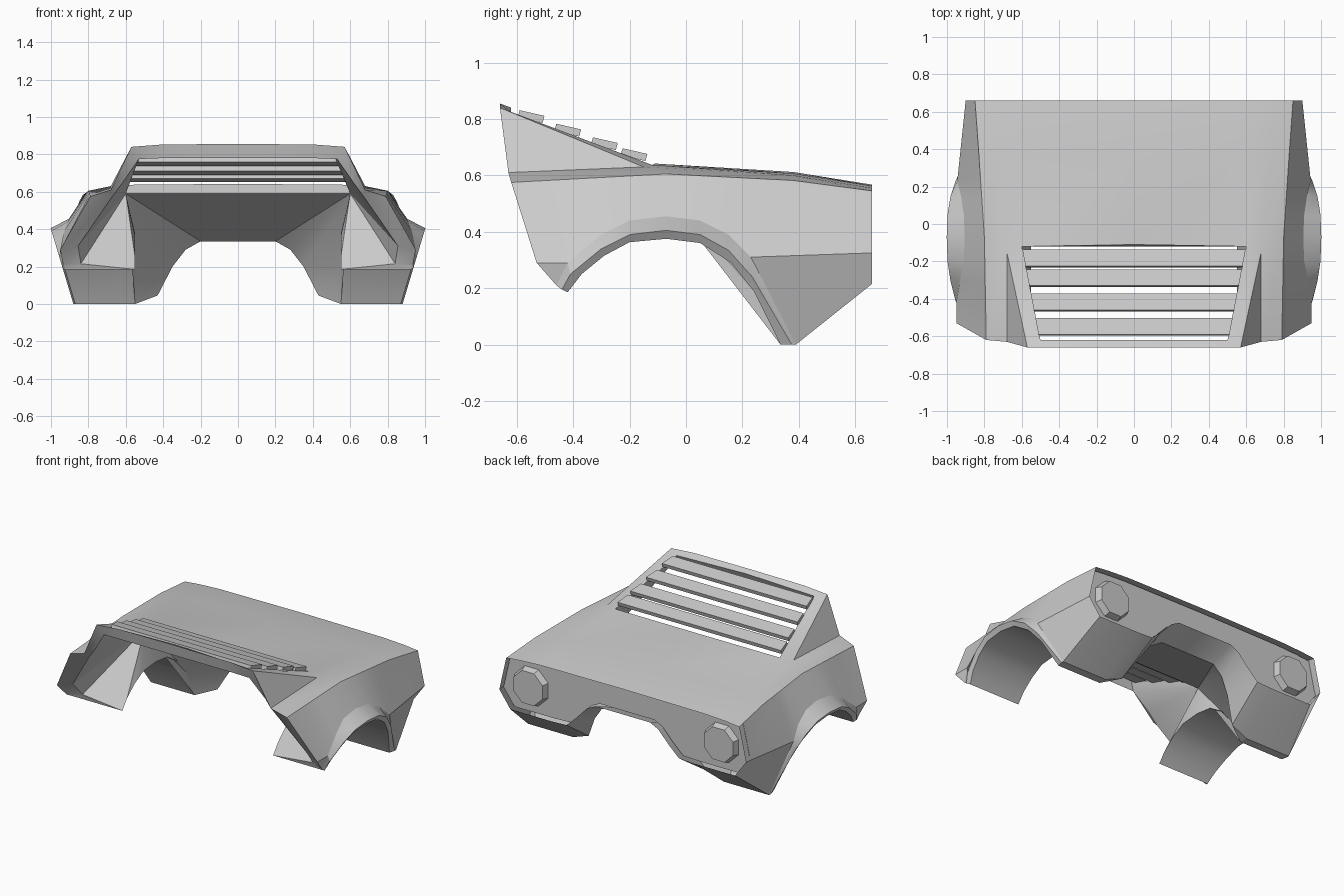
import bpy, bmesh, math

if "Cube" in bpy.data.objects:
    bpy.data.objects.remove(bpy.data.objects["Cube"])


def finish(ob, angle=28):
    bpy.context.view_layer.objects.active = ob
    for o in bpy.context.selected_objects:
        o.select_set(False)
    ob.select_set(True)
    bpy.ops.object.shade_smooth_by_angle(angle=math.radians(angle))


def build(name, faces, mirror=True):
    """Weld a list of point polygons into one object, mirrored in x."""
    bm = bmesh.new()
    for f in faces:
        bm.faces.new([bm.verts.new(p) for p in f])
    if mirror:
        for f in faces:
            bm.faces.new([bm.verts.new((-p[0], p[1], p[2])) for p in reversed(f)])
    bmesh.ops.remove_doubles(bm, verts=bm.verts, dist=0.0005)
    bmesh.ops.dissolve_degenerate(bm, dist=0.0001, edges=bm.edges)
    bmesh.ops.recalc_face_normals(bm, faces=bm.faces)
    me = bpy.data.meshes.new(name)
    bm.to_mesh(me)
    bm.free()
    ob = bpy.data.objects.new(name, me)
    bpy.context.collection.objects.link(ob)
    finish(ob)
    return ob


def strip(a, b):
    return [(a[i], a[i + 1], b[i + 1], b[i]) for i in range(len(a) - 1)]


def fan(p, row):
    return [(p, row[i], row[i + 1]) for i in range(len(row) - 1)]


# shoulder line between deck and side
SHOULDER = [(.79, -.62, .575), (.80, -.07, .605), (.83, .38, .582), (.85, .66, .545)]


def shoulder(y):
    for a, b in zip(SHOULDER, SHOULDER[1:]):
        if y <= b[1]:
            t = (y - a[1]) / (b[1] - a[1])
            return tuple(a[i] + t * (b[i] - a[i]) for i in range(3))


# wheel arch curves: flare start, flare edge, inner lip, well end
flare = [(.935, -.46, .21), (.95, -.42, .29), (.93, -.30, .39), (.91, -.20, .44),
         (.905, -.07, .455), (.91, .05, .44), (.925, .15, .39), (.945, .23, .31), (.88, .39, 0)]
edge_yz = [(-.44, .195), (-.41, .25), (-.30, .34), (-.20, .39), (-.07, .405),
           (.05, .39), (.15, .335), (.235, .24), (.375, 0)]
well_yz = [(-.42, .185), (-.37, .25), (-.29, .315), (-.20, .363), (-.07, .375),
           (.05, .36), (.16, .29), (.24, .19), (.335, 0)]
edge = [(.88 + .3 * z, y, z) for y, z in edge_yz]
lip = [(.87 + .3 * z, y, z) for y, z in well_yz]
well = [(.55, y, z) for y, z in well_yz]
belt, corner = (.90, .66, .325), (.82, .66, .215)
front_low = (.95, -.53, .29)

# side panels
top = [shoulder(f[1]) for f in flare[1:8]]
side = strip(top, flare[1:8])
side += [(SHOULDER[0], top[0], flare[1], front_low),
         (front_low, flare[1], flare[0]),
         (top[-1], SHOULDER[2], SHOULDER[3], belt, flare[7]),
         (flare[7], belt, corner, flare[8])]
build("side_panels", side)

# flares and wheel wells
build("wheel_arches", strip(flare, edge) + strip(edge, lip) + strip(lip, well))

# deck and sloping roof frame
roof_c, roof_m, roof_o = (0, -.66, .855), (.4, -.66, .853), (.57, -.66, .84)
open_c, open_f, open_r = (0, -.62, .84), (.5, -.62, .825), (.6, -.12, .637)
base_f, base_r = (.68, -.63, .61), (.68, -.15, .63)
row0 = [(0, -.11, .642), open_r, base_r, SHOULDER[1]]
row1 = [(0, .38, .612), (.6, .38, .607), (.72, .38, .60), SHOULDER[2]]
row2 = [(0, .66, .567), (.6, .66, .563), (.75, .66, .555), SHOULDER[3]]
deck = strip(row0, row1) + strip(row1, row2)
deck += [(roof_c, roof_m, open_f, open_c), (roof_m, roof_o, open_f),
         (roof_o, base_r, open_r, open_f),
         (roof_o, base_f, base_r),
         (base_f, SHOULDER[0], SHOULDER[1], base_r)]
build("deck", deck)

# front frame around the open end, and its return into the opening
outer = [roof_c, roof_m, roof_o, base_f, SHOULDER[0], front_low, flare[0]]
inner = [(0, -.645, .78), (.4, -.645, .78), (.53, -.64, .775), (.62, -.60, .645),
         (.675, -.59, .57), (.855, -.50, .31), (.84, -.42, .215)]
P0, P = (0, -.12, .59), (.6, -.12, .59)
frame = strip(outer, inner) + fan(P, inner[2:])
frame += [(inner[0], inner[1], open_f, open_c), (inner[1], inner[2], open_f),
          (open_f, inner[2], P, open_r), (row0[0], open_r, P, P0),
          (flare[0], inner[-1], well[0], lip[0], edge[0]), (inner[-1], P, well[0])]
build("front_frame", frame)

# inner bulkhead and underside of the tail, with the central notch
notch = [(0, .50, .335), (.20, .50, .335), (.28, .48, .29), (.35, .45, .20),
         (.43, .40, .045), (.55, .39, 0), (.88, .39, 0)]
tail = [(0, .66, .40), (.20, .66, .40), (.26, .66, .37), (.34, .66, .285),
        (.41, .66, .22), (.52, .66, .215), corner]
build("tail_underside", strip(tail, notch) + [(notch[5], notch[6], lip[8], well[8])])
liner = fan(P, well) + [(P0, P, notch[1], notch[0]), (P, notch[2], notch[1]),
                        (P, well[7], notch[3], notch[2]),
                        (well[7], well[8], notch[4], notch[3]),
                        (well[8], notch[5], notch[4])]
build("inner_bulkhead", liner)

# rear panel with recessed face
half = row2 + [belt] + tail[::-1]
loop = half + [(-p[0], p[1], p[2]) for p in half[-2:0:-1]]


bm = bmesh.new()
face = bm.faces.new([bm.verts.new(p) for p in loop])
face.normal_update()
if face.normal.y < 0:
    face.normal_flip()
bmesh.ops.inset_region(bm, faces=[face], thickness=.03, use_even_offset=True)
bmesh.ops.inset_region(bm, faces=[face], thickness=.002, depth=-.045)
me = bpy.data.meshes.new("rear_panel")
bm.to_mesh(me)
bm.free()
rear = bpy.data.objects.new("rear_panel", me)
bpy.context.collection.objects.link(rear)
finish(rear)

# octagonal lamps
for s in (-1, 1):
    bpy.ops.mesh.primitive_cone_add(vertices=8, radius1=.13, radius2=.115, depth=.04,
                                    location=(s * .695, .635, .385))
    lamp = bpy.context.object
    lamp.name = "lamp"
    lamp.rotation_euler = (-math.pi / 2, math.pi / 8, 0)

# louvre slats over the opening
for y0 in (-.59, -.46, -.33, -.225):
    y1 = y0 + .088
    z0 = .857 - .37 * (y0 + .66)
    ring = [(y0, z0), (y1, z0 - .02), (y1 - .007, z0 - .045), (y0 - .007, z0 - .025)]
    right = [(.505 + .19 * (y + .62), y, z) for y, z in ring]
    left = [(-x, y, z) for x, y, z in right]
    build("louvre_slat", [right, left[::-1]] + strip(right + right[:1], left + left[:1]), False)
